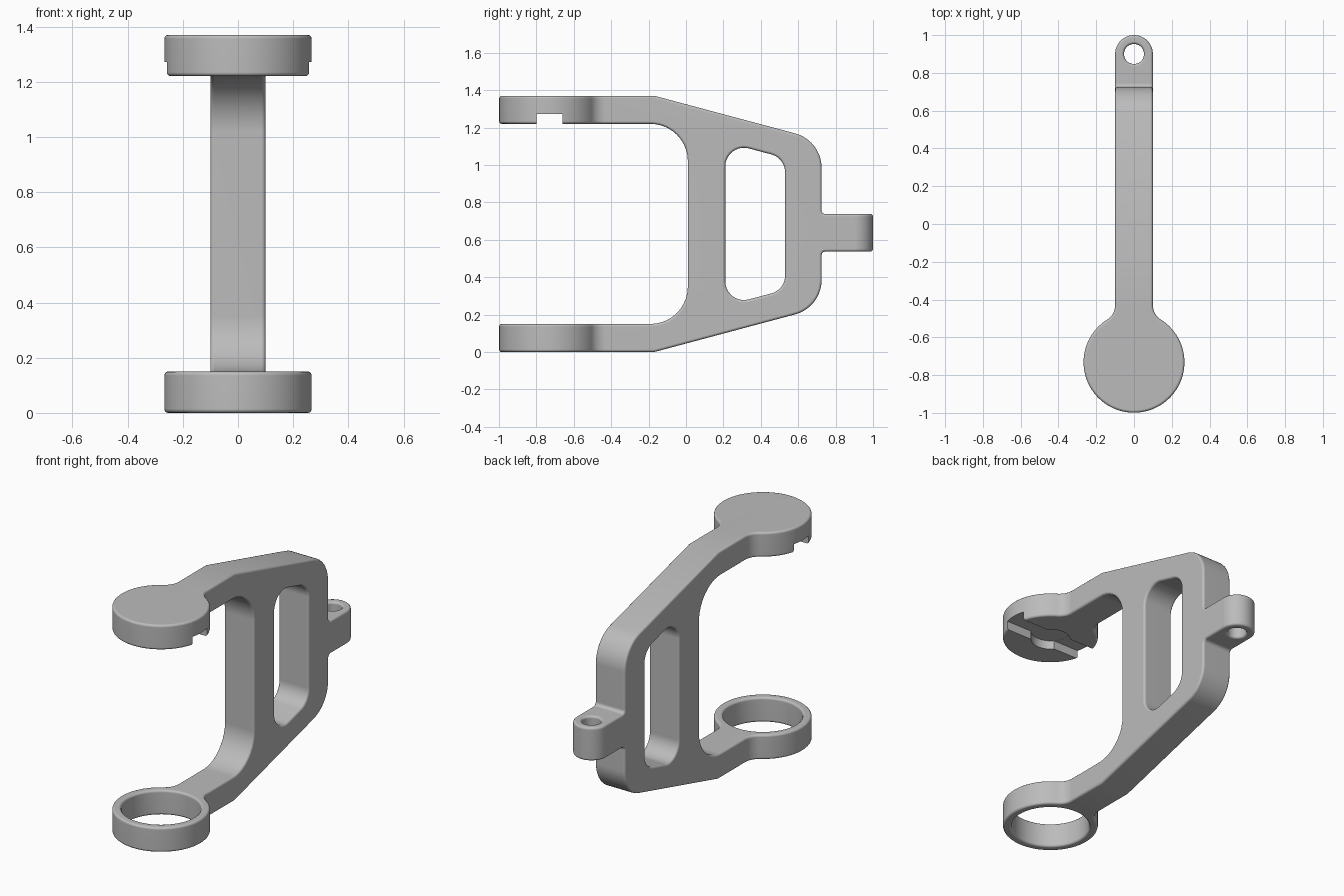
import bpy
import bmesh
from math import atan2, cos, sin, pi, tan
from mathutils import Vector

if "Cube" in bpy.data.objects:
    bpy.data.objects.remove(bpy.data.objects["Cube"])

WIDTH = 0.1            # half thickness of the frame
MID = 0.685            # mirror height of the frame
PAD_Y, PAD_R = -0.732, 0.267

grey = bpy.data.materials.new("plain_grey")
grey.use_nodes = True
grey.diffuse_color = (0.5, 0.5, 0.5, 1)
grey.node_tree.nodes["Principled BSDF"].inputs["Base Color"].default_value = (0.5, 0.5, 0.5, 1)


def arc(cx, cy, r, start, end, n):
    steps = [start + (end - start) * i / n for i in range(n + 1)]
    return [(cx + r * cos(a), cy + r * sin(a)) for a in steps]


def rounded(corners, n=10):
    """Polygon whose corners (a, b, radius) are replaced by arcs."""
    points = []
    for i, (a, b, r) in enumerate(corners):
        p = Vector((a, b))
        if r == 0:
            points.append((a, b))
            continue
        before = (Vector(corners[i - 1][:2]) - p).normalized()
        after = (Vector(corners[(i + 1) % len(corners)][:2]) - p).normalized()
        half = before.angle(after) / 2
        centre = p + (before + after).normalized() * (r / sin(half))
        first = p + before * (r / tan(half)) - centre
        last = p + after * (r / tan(half)) - centre
        start = atan2(first.y, first.x)
        turn = (atan2(last.y, last.x) - start + pi) % (2 * pi) - pi
        points += arc(centre.x, centre.y, r, start, start + turn, n)
    return points


def prism(name, points, axis, low, high):
    """Extrude a (y, z) outline along x, or an (x, y) outline along z."""
    bm = bmesh.new()
    place = (lambda p: (low, p[0], p[1])) if axis == "x" else (lambda p: (p[0], p[1], low))
    face = bm.faces.new([bm.verts.new(place(p)) for p in points])
    moved = bmesh.ops.extrude_face_region(bm, geom=[face])["geom"]
    shift = Vector((high - low, 0, 0) if axis == "x" else (0, 0, high - low))
    bmesh.ops.translate(bm, vec=shift, verts=[v for v in moved if isinstance(v, bmesh.types.BMVert)])
    bmesh.ops.recalc_face_normals(bm, faces=bm.faces)
    mesh = bpy.data.meshes.new(name)
    bm.to_mesh(mesh)
    bm.free()
    mesh.materials.append(grey)
    obj = bpy.data.objects.new(name, mesh)
    bpy.context.collection.objects.link(obj)
    return obj


def disc(name, y, r, low, high, n=64):
    return prism(name, arc(0, y, r, 0, 2 * pi, n)[:-1], "z", low, high)


def apply(obj, modifier):
    bpy.context.view_layer.objects.active = obj
    bpy.ops.object.modifier_apply(modifier=modifier.name)


def combine(obj, other, operation):
    mod = obj.modifiers.new("cut", "BOOLEAN")
    mod.object, mod.operation, mod.solver = other, operation, "EXACT"
    apply(obj, mod)
    bpy.data.objects.remove(other)


def flip(corners):
    return [(y, 2 * MID - z, r) for y, z, r in reversed(corners)]


# Side outline: two arms, upright, sloped shoulders and rear lug
upper = [(0.01, 1.22, 0.2), (-1.2, 1.22, 0), (-1.2, 1.37, 0), (-0.17, 1.37, 0), (0.725, 1.131, 0.19)]
lug = [(0.725, 0.738, 0.02), (1.2, 0.738, 0), (1.2, 0.537, 0), (0.725, 0.537, 0.02)]
frame = prism("clamp_frame", rounded(upper + lug + flip(upper)), "x", -0.5, 0.5)

# Plan outline: round pad, filleted neck, straight bar and round lug end
neck_y = -0.43
rise = neck_y - PAD_Y
neck_r = (WIDTH ** 2 + rise ** 2 - PAD_R ** 2) / (2 * (PAD_R - WIDTH))
touch = atan2(rise, WIDTH + neck_r)
half = arc(0, PAD_Y, PAD_R, -pi / 2, touch, 36)
half += arc(WIDTH + neck_r, neck_y, neck_r, touch + pi, pi, 10)[1:]
half += arc(0, 0.9, WIDTH, 0, pi / 2, 14)
plan = half + [(-x, y) for x, y in reversed(half[1:-1])]
combine(frame, prism("plan_cutter", plan, "z", -0.3, 1.7), "INTERSECT")

# Window through the body
top = [(0.21, 1.122, 0.1), (0.53, 1.037, 0.1)]
combine(frame, prism("window_cutter", rounded(top + flip(top)), "x", -0.6, 0.6), "DIFFERENCE")

# Lower ring opening and lug hole
combine(frame, disc("ring_cutter", PAD_Y, 0.218, -0.2, 0.4), "DIFFERENCE")
combine(frame, disc("lug_cutter", 0.9, 0.053, 0.3, 1.0, 40), "DIFFERENCE")

# Softened edges
bevel = frame.modifiers.new("soft_edges", "BEVEL")
bevel.width, bevel.segments = 0.014, 3
bevel.limit_method, bevel.angle_limit = "ANGLE", 0.6
bevel.use_clamp_overlap = False
apply(frame, bevel)

# Slot with a round recess under the upper pad
slot = [(-0.8, 1.1), (-0.66, 1.1), (-0.66, 1.272), (-0.8, 1.272)]
combine(frame, prism("slot_cutter", slot, "x", -0.5, 0.5), "DIFFERENCE")
combine(frame, disc("recess_cutter", -0.73, 0.11, 1.1, 1.273, 48), "DIFFERENCE")

# Smooth shading with crisp edges
bpy.ops.object.select_all(action="DESELECT")
frame.select_set(True)
bpy.context.view_layer.objects.active = frame
bpy.ops.object.shade_smooth_by_angle(angle=0.6)
weighted = frame.modifiers.new("even_shading", "WEIGHTED_NORMAL")
weighted.keep_sharp = True
